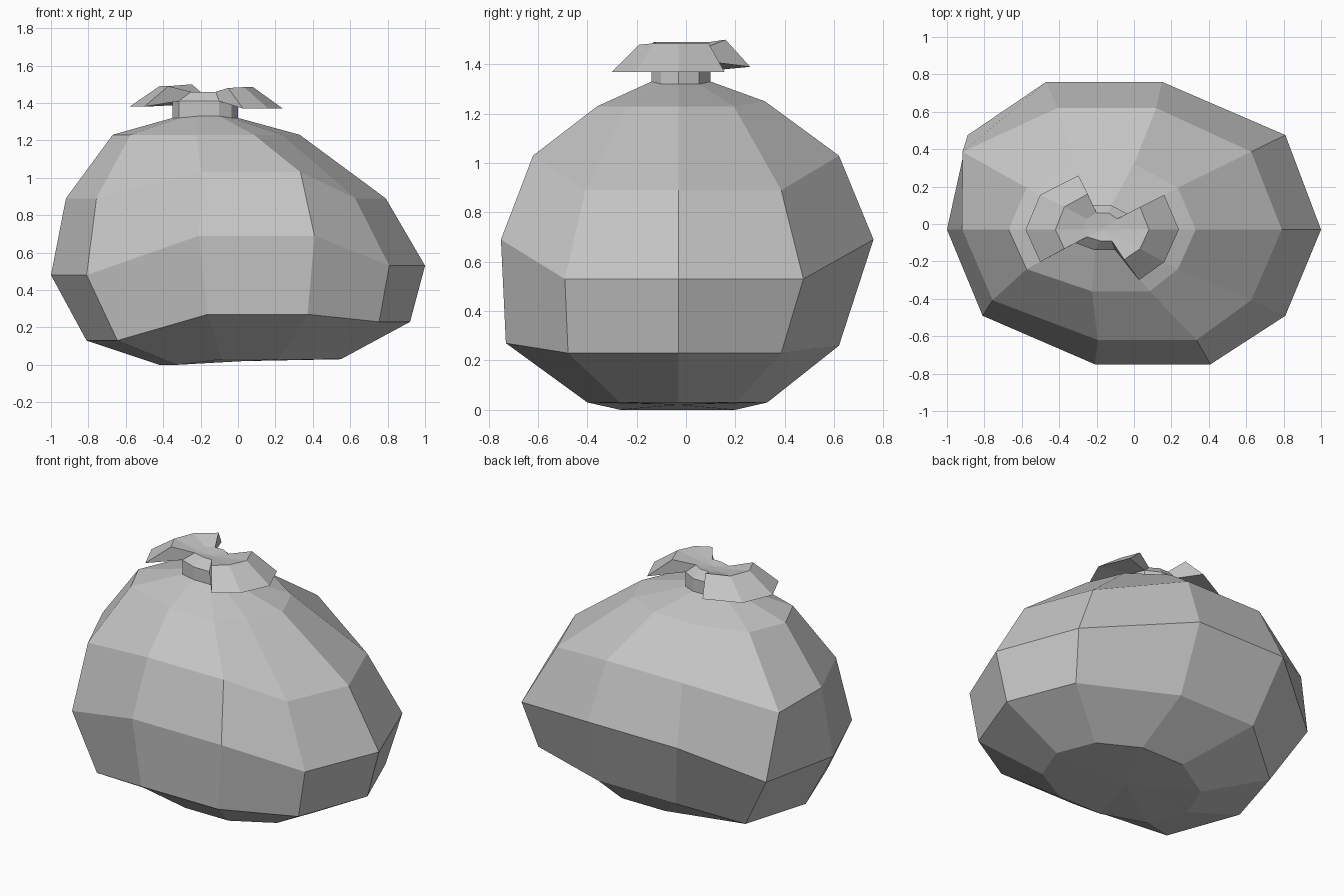
import bpy
import bmesh
from math import cos, sin, tau

SIDES = 10
MID_Y = -0.03

cube = bpy.data.objects.get("Cube")
if cube:
    bpy.data.objects.remove(cube, do_unlink=True)

grey = bpy.data.materials.new("grey_plastic")
grey.use_nodes = True
colour = (0.56, 0.56, 0.56, 1)
grey.diffuse_color = colour
grey.node_tree.nodes["Principled BSDF"].inputs["Base Color"].default_value = colour


def ring(bm, x, width, front_y, back_y, z_right, z_left, z_front, z_back,
         front_shift=0.0, back_shift=0.0, bulge=0.0):
    """Lopsided ten-sided loop; the front and back pairs may slide and lift."""
    verts = []
    for i in range(SIDES):
        c, s = cos(tau * i / SIDES), sin(tau * i / SIDES)
        px = x + width * c
        pz = z_right if c > 0 else z_left
        reach = back_y if s > 0 else front_y
        if abs(s) > 0.9:
            px += back_shift if s > 0 else front_shift
            pz = z_back if s > 0 else z_front
            py = reach
        elif abs(s) > 0.1:
            py = 0.64 * reach
        else:
            py = 0
        if i == 4:
            px -= bulge
        verts.append(bm.verts.new((px, MID_Y + (py if s > 0 else -py), pz)))
    return verts


def quad(bm, a, b, i):
    j = (i + 1) % SIDES
    bm.faces.new((a[i], a[j], b[j], b[i]))


def band(bm, a, b):
    for i in range(SIDES):
        quad(bm, a, b, i)


def fan(bm, loop, point):
    tip = bm.verts.new(point)
    for i in range(SIDES):
        bm.faces.new((loop[i], loop[(i + 1) % SIDES], tip))


def finish(bm, name):
    bmesh.ops.recalc_face_normals(bm, faces=bm.faces)
    mesh = bpy.data.meshes.new(name)
    bm.to_mesh(mesh)
    bm.free()
    mesh.materials.append(grey)
    obj = bpy.data.objects.new(name, mesh)
    bpy.context.collection.objects.link(obj)


# Sagging sack body, from the base up to the gathered neck
bm = bmesh.new()
loops = [
    ring(bm, 0.065, 0.485, 0.37, 0.36, 0.03, 0, 0.03, 0.03),
    ring(bm, 0.055, 0.865, 0.70, 0.65, 0.23, 0.13, 0.27, 0.26, 0.05, -0.15, 0.04),
    ring(bm, 0, 1, 0.72, 0.79, 0.53, 0.48, 0.69, 0.69, 0.1, -0.16, 0.08),
    ring(bm, -0.065, 0.855, 0.59, 0.65, 0.89, 0.89, 1.03, 1.03, 0.135, -0.08, 0.16),
    ring(bm, -0.17, 0.5, 0.33, 0.35, 1.23, 1.23, 1.23, 1.25, 0.1, 0.015),
    ring(bm, -0.175, 0.175, 0.11, 0.13, 1.32, 1.32, 1.33, 1.33, 0.02),
]
for lower, upper in zip(loops, loops[1:]):
    band(bm, lower, upper)
fan(bm, loops[0], (0.03, MID_Y, 0.02))
finish(bm, "sack_body")

# Tied neck with two flared flaps
bm = bmesh.new()
base = ring(bm, -0.175, 0.175, 0.11, 0.13, 1.32, 1.32, 1.33, 1.33, 0.02)
neck = ring(bm, -0.175, 0.175, 0.11, 0.13, 1.41, 1.41, 1.41, 1.41, 0.02)
hub = ring(bm, -0.17, 0.1, 0.06, 0.09, 1.46, 1.46, 1.46, 1.46, 0.02)
ridge = ring(bm, -0.17, 0.25, 0.16, 0.19, 1.485, 1.49, 1.48, 1.5, 0.04)
rim = ring(bm, -0.17, 0.41, 0.27, 0.29, 1.37, 1.38, 1.37, 1.39, 0.07)
band(bm, base, neck)
flap_sides = (8, 9, 0, 3, 4, 5)
for i in range(SIDES):
    if i in flap_sides:
        for inner, outer in ((hub, ridge), (ridge, rim), (rim, neck)):
            quad(bm, inner, outer, i)
    else:
        quad(bm, neck, hub, i)
# Close the cut ends of both flaps
for i in (8, 1, 3, 6):
    bm.faces.new((hub[i], ridge[i], rim[i], neck[i]))
fan(bm, hub, (-0.17, MID_Y, 1.45))
finish(bm, "tied_top")
